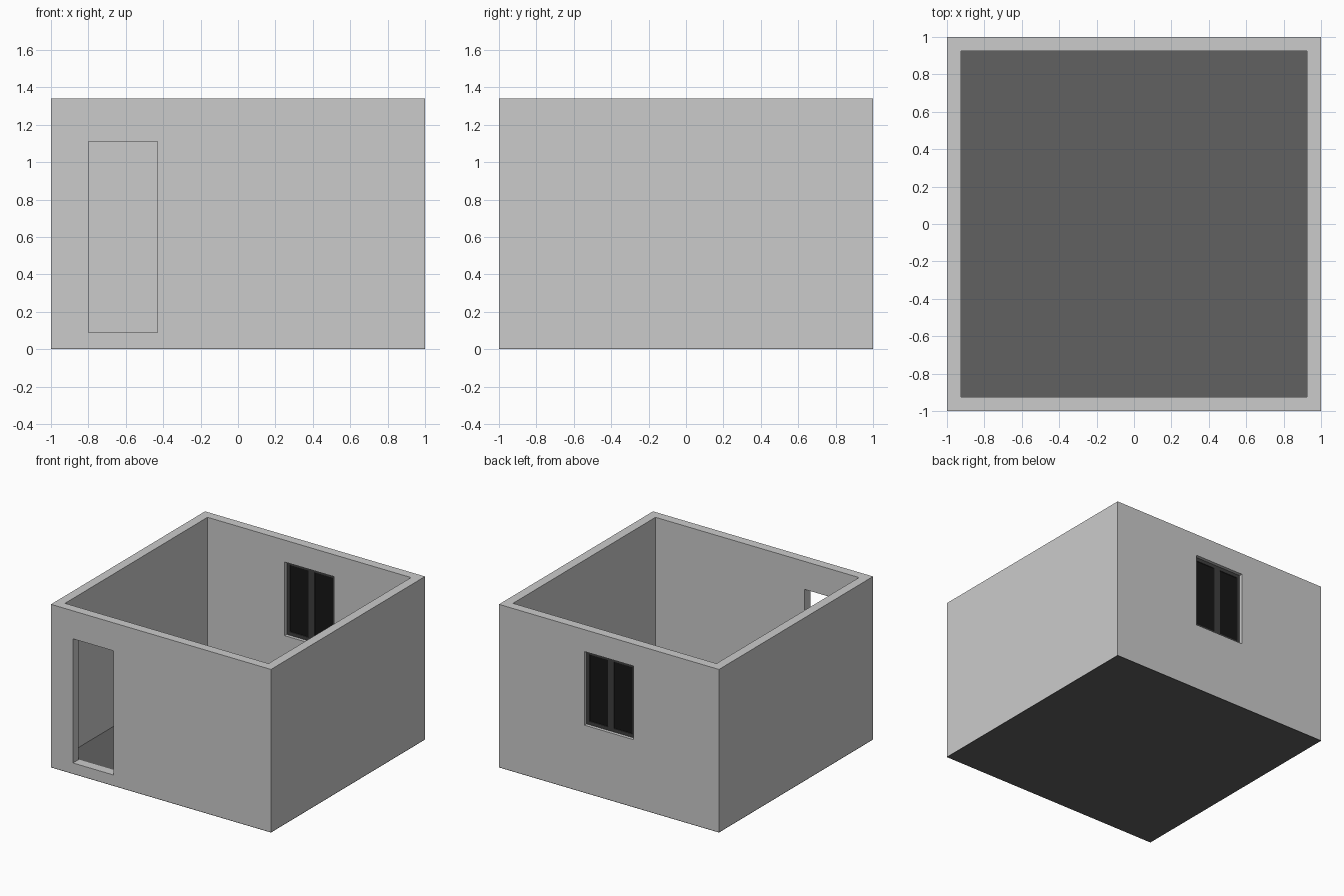
import bpy

if "Cube" in bpy.data.objects:
    bpy.data.objects.remove(bpy.data.objects["Cube"])


def material(name, value):
    m = bpy.data.materials.new(name)
    m.diffuse_color = (value, value, value, 1)
    m.use_nodes = True
    m.node_tree.nodes["Principled BSDF"].inputs["Base Color"].default_value = m.diffuse_color
    return m


def box(name, x, y, z, mat=None):
    """Box from (min, max) ranges on each axis."""
    spans = (x, y, z)
    bpy.ops.mesh.primitive_cube_add(size=1, location=[(a + b) / 2 for a, b in spans])
    o = bpy.context.object
    o.name = name
    o.scale = [b - a for a, b in spans]
    bpy.ops.object.transform_apply(location=False, rotation=False, scale=True)
    if mat:
        o.data.materials.append(mat)
    return o


def cut(target, name, x, y, z):
    """Subtract a box from the target and discard the cutter."""
    cutter = box(name, x, y, z)
    mod = target.modifiers.new(name, 'BOOLEAN')
    mod.operation = 'DIFFERENCE'
    mod.solver = 'EXACT'
    mod.object = cutter
    bpy.context.view_layer.objects.active = target
    bpy.ops.object.modifier_apply(modifier=name)
    bpy.data.objects.remove(cutter)


floor_mat = material("floor_dark", 0.12)
frame_mat = material("window_frame_dark", 0.05)
glass_mat = material("window_glass_black", 0.008)

INNER = 0.925           # inside face of the walls
BASE, FLOOR = 0.005, 0.088
WX, WZ0, WZ1 = 0.223, 0.555, 1.16   # window opening

# Walls with room, doorway and window openings
walls = box("walls", (-1, 1), (-1, 1), (BASE, 1.34))
cut(walls, "room_cutter", (-INNER, INNER), (-INNER, INNER), (-0.5, 2))
cut(walls, "door_cutter", (-0.8, -0.43), (-1.2, -0.8), (0.09, 1.11))
cut(walls, "window_cutter", (-WX, WX), (0.8, 1.2), (WZ0, WZ1))

# Floor slab and thin base under the walls
box("base_plate", (-1, 1), (-1, 1), (0, BASE), floor_mat)
box("floor", (-INNER, INNER), (-INNER, INNER), (BASE, FLOOR), floor_mat)

# Two window sashes, each a frame around one pane
BAR = 0.028
FY, GY = (0.952, 0.973), (0.959, 0.966)
for side, x0, x1 in (("left", -WX, 0), ("right", 0, WX)):
    frame = box(f"window_frame_{side}", (x0, x1), FY, (WZ0, WZ1), frame_mat)
    pane = (x0 + BAR, x1 - BAR), (WZ0 + BAR, WZ1 - BAR)
    cut(frame, "pane_cutter", pane[0], (0.8, 1.2), pane[1])
    box(f"window_glass_{side}", pane[0], GY, pane[1], glass_mat)
